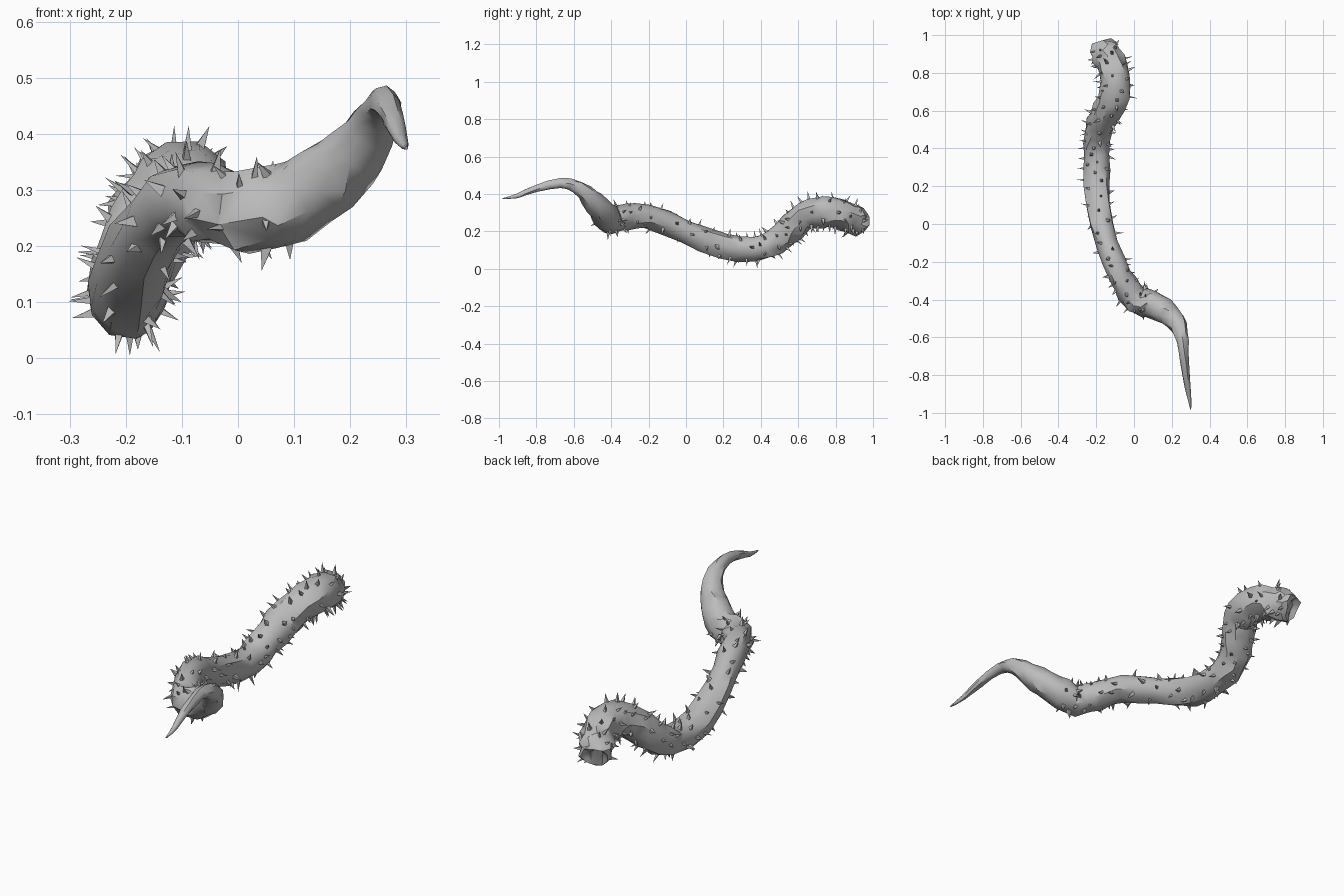
import bpy, bmesh, math, random
from mathutils import Vector

random.seed(7)
cube = bpy.data.objects.get("Cube")
if cube:
    bpy.data.objects.remove(cube, do_unlink=True)

grey = bpy.data.materials.new("plain_grey")
grey.use_nodes = True
grey.diffuse_color = (0.5, 0.5, 0.5, 1)
grey.node_tree.nodes["Principled BSDF"].inputs["Base Color"].default_value = (0.5, 0.5, 0.5, 1)

# Centre line from thin tail to blunt end: x, y, z, radius
PATH = [
    (0.30, -0.98, 0.375, 0.003), (0.29, -0.90, 0.39, 0.012),
    (0.275, -0.80, 0.43, 0.019), (0.262, -0.67, 0.457, 0.027),
    (0.25, -0.58, 0.435, 0.036), (0.215, -0.51, 0.375, 0.052),
    (0.16, -0.46, 0.32, 0.064), (0.09, -0.425, 0.275, 0.072),
    (0.015, -0.40, 0.26, 0.073), (-0.05, -0.32, 0.275, 0.066),
    (-0.11, -0.20, 0.28, 0.062), (-0.17, 0.0, 0.20, 0.062),
    (-0.197, 0.20, 0.12, 0.066), (-0.193, 0.37, 0.105, 0.068),
    (-0.19, 0.48, 0.15, 0.07), (-0.165, 0.56, 0.22, 0.076),
    (-0.12, 0.64, 0.285, 0.078), (-0.095, 0.73, 0.305, 0.08),
    (-0.11, 0.82, 0.295, 0.081), (-0.14, 0.885, 0.265, 0.077),
    (-0.165, 0.93, 0.24, 0.072),
]
SIDES = 9
pts = [Vector(p) for p in PATH]
last = len(pts) - 1


def sample(t):
    """Smooth point and radius at t, counted in path points."""
    i = min(int(t), last - 1)
    u = t - i
    b, c = pts[i], pts[i + 1]
    a = pts[i - 1] if i else b * 2 - c
    d = pts[i + 2] if i + 2 <= last else c * 2 - b
    return (b * 2 + (c - a) * u + (a * 2 - b * 5 + c * 4 - d) * u * u
            + (b * 3 - a - c * 3 + d) * u ** 3) / 2


def frame(t):
    """Centre, radius, direction and two side axes at t."""
    q = sample(t)
    e = 0.02
    along = (sample(min(t + e, last)) - sample(max(t - e, 0))).to_3d().normalized()
    side = along.cross(Vector((0, 0, 1))).normalized()
    return q.to_3d(), q.w, along, side, side.cross(along)


def finish(bm, name, angle):
    bmesh.ops.recalc_face_normals(bm, faces=bm.faces)
    mesh = bpy.data.meshes.new(name)
    bm.to_mesh(mesh)
    bm.free()
    mesh.materials.append(grey)
    obj = bpy.data.objects.new(name, mesh)
    bpy.context.collection.objects.link(obj)
    bpy.ops.object.select_all(action="DESELECT")
    obj.select_set(True)
    bpy.context.view_layer.objects.active = obj
    bpy.ops.object.shade_smooth_by_angle(angle=math.radians(angle))


# Lumpy tentacle body, with uneven rings
body = bmesh.new()
rings = []


def add_ring(t, scale, push=0.0, rough=0.1):
    c, r, along, side, up = frame(t)
    twist = random.uniform(-0.15, 0.15) + len(rings) * 0.12
    ring = []
    for k in range(SIDES):
        a = math.tau * k / SIDES + twist
        rr = r * scale * random.uniform(1 - rough, 1 + rough)
        shift = push + r * random.uniform(-0.12, 0.12)
        ring.append(body.verts.new(c + (side * math.cos(a) + up * math.sin(a)) * rr + along * shift))
    rings.append(ring)


STEPS = 2
for n in range(last * STEPS + 1):
    add_ring(n / STEPS, 1.03)
# Ragged rim with a shallow hollow
add_ring(last, 0.82, 0.02, 0.15)
add_ring(last, 0.5, 0.005)
for lower, upper in zip(rings, rings[1:]):
    for k in range(SIDES):
        j = (k + 1) % SIDES
        body.faces.new((lower[k], lower[j], upper[j], upper[k]))
body.faces.new(rings[0])
body.faces.new(rings[-1])
bmesh.ops.triangulate(body, faces=body.faces)
finish(body, "tentacle_body", 35)

# Small thorns all around the thick part
thorns = bmesh.new()


def add_thorn(t, a, length, lean=0.4):
    c, r, along, side, up = frame(t)
    out = side * math.cos(a) + up * math.sin(a)
    axis = (out + along * random.uniform(-lean, lean)
            + out.cross(along) * random.uniform(-lean, lean)).normalized()
    root = c + out * r * 0.85
    tip = root + axis * (length + r * 0.15)
    if tip.z < 0 or abs(tip.x) > 0.305 or tip.y > 0.995:
        return
    u = axis.orthogonal().normalized()
    v = axis.cross(u)
    width = random.uniform(0.009, 0.015)
    base = [thorns.verts.new(root + (u * math.cos(b) + v * math.sin(b)) * width)
            for b in (math.tau * k / 4 for k in range(4))]
    peak = thorns.verts.new(tip)
    for k in range(4):
        thorns.faces.new((base[k], base[(k + 1) % 4], peak))
    thorns.faces.new(base[::-1])


COUNT = 150
FIRST = 7.0
for n in range(COUNT):
    t = FIRST + (last - FIRST) * (n + random.random()) / COUNT
    add_thorn(t, n * 2.4 + random.uniform(-0.5, 0.5), random.uniform(0.022, 0.045))
# Lowest and outermost thorns
add_thorn(13, -math.pi / 2, 0.033, 0)
add_thorn(12.5, math.pi, 0.035, 0)
finish(thorns, "thorns", 30)
